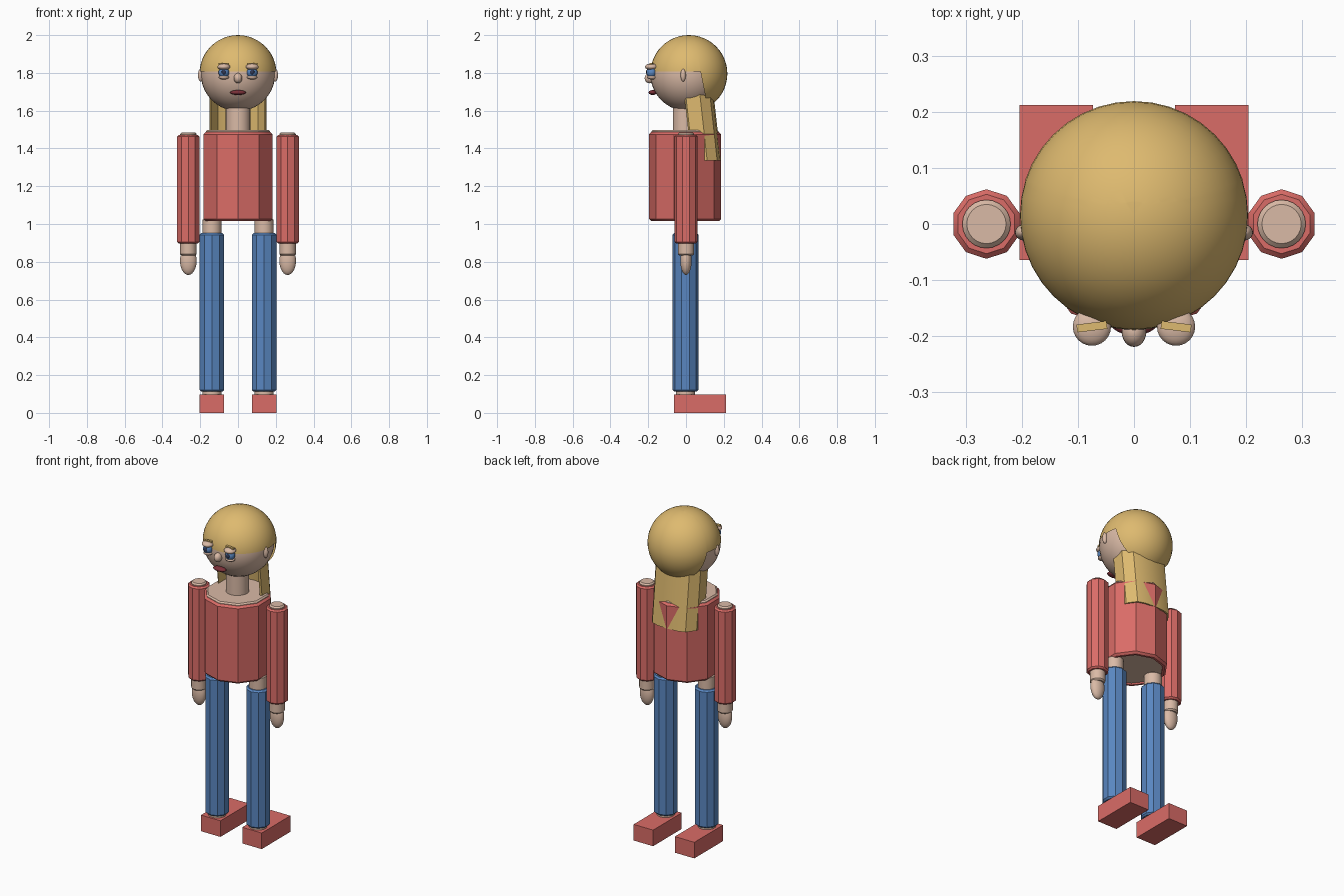
import bpy, bmesh, math
from mathutils import Matrix, Vector

if "Cube" in bpy.data.objects:
    bpy.data.objects.remove(bpy.data.objects["Cube"])


def material(name, rgb):
    m = bpy.data.materials.new(name)
    m.diffuse_color = (*rgb, 1)
    m.use_nodes = True
    m.node_tree.nodes["Principled BSDF"].inputs["Base Color"].default_value = m.diffuse_color
    return m


SKIN = material("skin", (0.70, 0.49, 0.38))
RED = material("red_cloth", (0.70, 0.15, 0.135))
BLUE = material("blue_denim", (0.10, 0.24, 0.53))
HAIR = material("blond_hair", (0.73, 0.49, 0.16))
LIPS = material("dark_lips", (0.20, 0.03, 0.04))
PUPIL = material("dark_pupil", (0.03, 0.04, 0.09))


def finish(name, bm, mat, angle=30):
    bmesh.ops.recalc_face_normals(bm, faces=bm.faces)
    me = bpy.data.meshes.new(name)
    bm.to_mesh(me)
    bm.free()
    me.materials.append(mat)
    me.shade_smooth()
    me.set_sharp_from_angle(angle=math.radians(angle))
    ob = bpy.data.objects.new(name, me)
    bpy.context.collection.objects.link(ob)
    return ob


def lathe(name, profile, sides, loc, mat):
    """Rings of (radius, z) joined around the vertical axis; ends with radius 0 are capped."""
    bm = bmesh.new()
    rings = []
    for r, z in profile:
        rings.append([bm.verts.new((loc[0] + r * math.sin(2 * math.pi * i / sides),
                                    loc[1] + r * math.cos(2 * math.pi * i / sides), z))
                      for i in range(sides)])
    for a, b in zip(rings, rings[1:]):
        for i in range(sides):
            j = (i + 1) % sides
            bm.faces.new((a[i], a[j], b[j], b[i]))
    bmesh.ops.remove_doubles(bm, verts=bm.verts, dist=1e-5)
    return finish(name, bm, mat)


def rod(name, r, z0, z1, loc, mat, sides=24, b=0.008):
    return lathe(name, [(0, z0), (r - b, z0), (r, z0 + b), (r, z1 - b), (r - b, z1), (0, z1)],
                 sides, loc, mat)


def sleeve(name, r, inner, z0, z1, loc, mat, b=0.009):
    """Ten-sided cloth tube with softened rims, open around the limb."""
    return lathe(name, [(inner, z0 + 0.02), (inner, z0), (r - b, z0), (r, z0 + b),
                        (r, z1 - b), (r - b, z1), (inner, z1), (inner, z1 - 0.02)],
                 10, loc, mat)


def ball(name, radii, loc, mat, seg=24):
    bm = bmesh.new()
    bmesh.ops.create_uvsphere(bm, u_segments=seg, v_segments=seg // 2, radius=1)
    bmesh.ops.transform(bm, matrix=Matrix.Translation(loc) @ Matrix.Diagonal((*radii, 1)),
                        verts=bm.verts)
    return finish(name, bm, mat, 60)


def box(name, size, loc, mat, yaw=0):
    bm = bmesh.new()
    bmesh.ops.create_cube(bm, size=1)
    bmesh.ops.transform(bm, matrix=Matrix.Translation(loc) @ Matrix.Rotation(yaw, 4, 'Z')
                        @ Matrix.Diagonal((*size, 1)), verts=bm.verts)
    return finish(name, bm, mat)


# Torso, shirt and neck
rod("torso", 0.178, 1.025, 1.498, (0, -0.005), SKIN, sides=10)
sleeve("shirt", 0.191, 0.165, 1.015, 1.487, (0, -0.005), RED, b=0.012)
rod("neck", 0.065, 1.48, 1.64, (0, -0.005), SKIN)

# Head
ball("head", (0.197, 0.197, 0.197), (0, 0.008, 1.795), SKIN, 40)
ball("nose", (0.022, 0.027, 0.027), (0, -0.192, 1.772), SKIN)
ball("mouth", (0.042, 0.022, 0.013), (0, -0.176, 1.696), LIPS)

# Limbs and facial features, mirrored left and right
for s, side in ((-1, "left"), (1, "right")):
    arm, leg, eye = s * 0.263, s * 0.138, s * 0.075
    rod(side + "_arm", 0.043, 0.832, 1.485, (arm, 0), SKIN)
    sleeve(side + "_sleeve", 0.062, 0.04, 0.897, 1.472, (arm, 0), RED)
    ball(side + "_hand", (0.044, 0.03, 0.075), (arm, 0, 0.805), SKIN)
    rod(side + "_leg", 0.05, 0.09, 1.03, (leg, -0.003), SKIN)
    sleeve(side + "_trouser", 0.068, 0.045, 0.112, 0.952, (leg, -0.003), BLUE)
    box(side + "_shoe", (0.131, 0.276, 0.098), (s * 0.139, 0.074, 0.049), RED)
    ball(side + "_ear", (0.015, 0.014, 0.034), (s * 0.197, -0.015, 1.788), SKIN)
    ball(side + "_eye", (0.028, 0.027, 0.029), (eye, -0.182, 1.802), BLUE)
    ball(side + "_pupil", (0.012, 0.006, 0.012), (eye, -0.206, 1.804), PUPIL, 16)
    ball(side + "_upper_lid", (0.034, 0.034, 0.017), (eye, -0.183, 1.832), SKIN)
    ball(side + "_lower_lid", (0.027, 0.026, 0.012), (eye, -0.18, 1.777), SKIN)
    box(side + "_eyebrow", (0.054, 0.014, 0.009), (eye, -0.183, 1.849), HAIR, -s * 0.12)

# Hair cap: a shell kept above the forehead line and behind the ears
bm = bmesh.new()
bmesh.ops.create_uvsphere(bm, u_segments=40, v_segments=24, radius=0.204)
bmesh.ops.translate(bm, vec=(0, 0.015, 1.796), verts=bm.verts)
for co, no in (((0, 0, 1.808), (0, 0, 1)), ((0, 0.088, 0), (0, 1, 0.2))):
    point = Vector(co) if no[2] == 1 else Vector((0, 0.088, 1.75))
    bmesh.ops.bisect_plane(bm, geom=bm.verts[:] + bm.edges[:] + bm.faces[:],
                           plane_co=point, plane_no=no)
gone = []
for f in bm.faces:
    c = f.calc_center_median()
    if c.z < 1.808 and (c.y - 0.088) + 0.2 * (c.z - 1.75) < 0:
        gone.append(f)
bmesh.ops.delete(bm, geom=gone, context='FACES')
finish("hair_cap", bm, HAIR, 60)

# Long hair: a curved panel leaning backwards as it falls
half = [(0.148, 0.02), (0.15, 0.095), (0.112, 0.148), (0.07, 0.162)]
outline = [(-x, y) for x, y in half] + [(0, 0.168)] + [(x, y) for x, y in reversed(half)]
bm = bmesh.new()
rows = [[bm.verts.new((x, y + 0.11 * (1.49 - z), z)) for x, y in outline]
        for z in (1.335, 1.74)]
for i in range(len(outline) - 1):
    bm.faces.new((rows[0][i], rows[0][i + 1], rows[1][i + 1], rows[1][i]))
# Thicken inwards by duplicating the sheet towards the neck
back = bmesh.ops.extrude_face_region(bm, geom=bm.faces[:])["geom"]
for v in back:
    if isinstance(v, bmesh.types.BMVert):
        v.co.x *= 0.94
        v.co.y -= 0.008
finish("long_hair", bm, HAIR)
